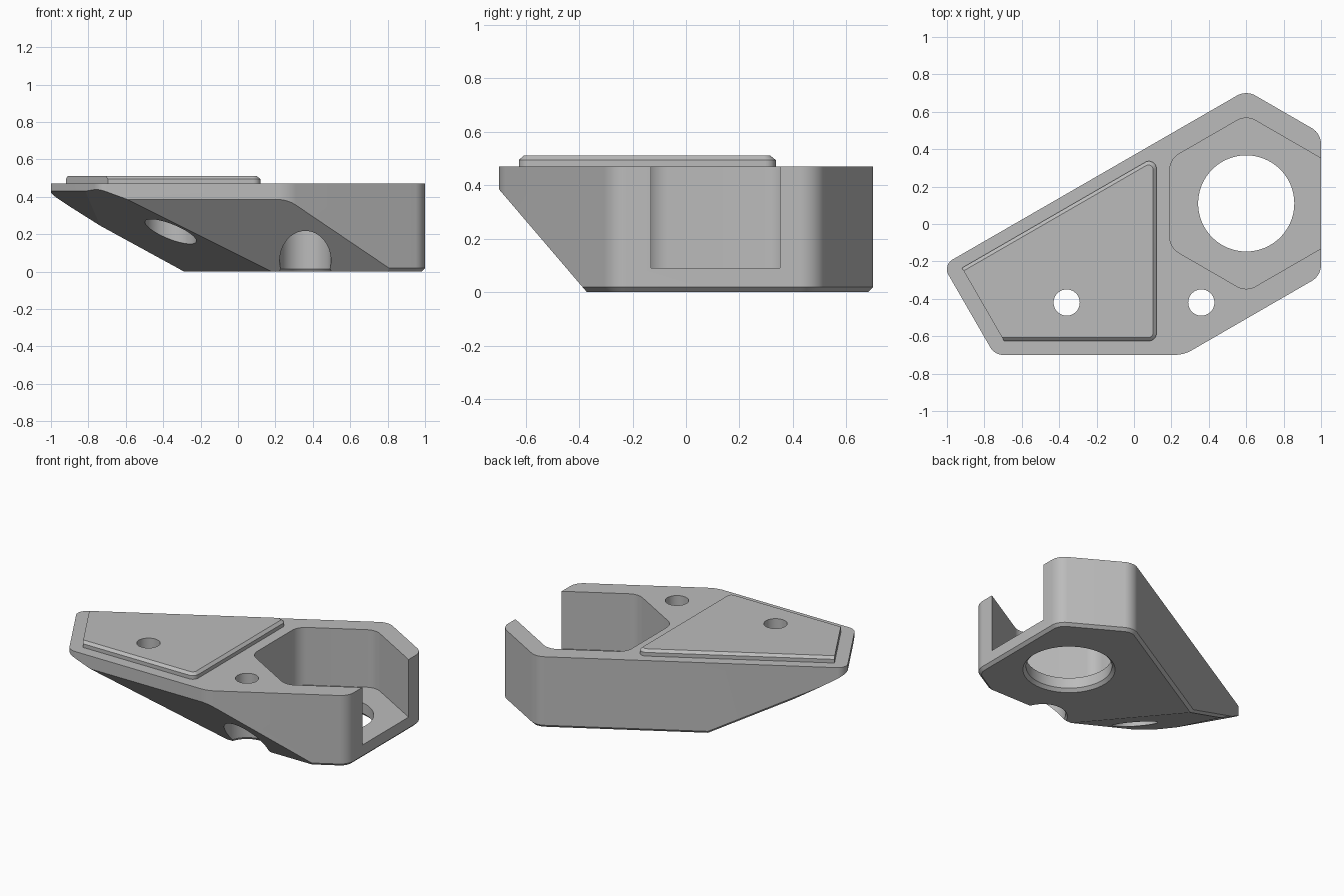
import bpy, bmesh, math
from mathutils import Vector

cube = bpy.data.objects.get("Cube")
if cube:
    bpy.data.objects.remove(cube, do_unlink=True)

grey = bpy.data.materials.new("plain_grey")
grey.use_nodes = True
GREY = (0.5, 0.5, 0.5, 1)
grey.diffuse_color = GREY
grey.node_tree.nodes["Principled BSDF"].inputs["Base Color"].default_value = GREY


def inset(points, amounts):
    """Move each edge of a counter-clockwise polygon inwards."""
    pts = [Vector(p) for p in points]
    count = len(pts)
    normals = []
    for i in range(count):
        d = (pts[(i + 1) % count] - pts[i]).normalized()
        normals.append(Vector((-d.y, d.x)))
    out = []
    for i, p in enumerate(pts):
        a, b = normals[i - 1], normals[i]
        da, db = amounts[i - 1], amounts[i]
        det = a.x * b.y - a.y * b.x
        out.append(p + Vector((da * b.y - db * a.y, db * a.x - da * b.x)) / det)
    return out


def rounded(points, radii, steps=20):
    """Replace polygon corners by arcs; a zero radius stays sharp."""
    pts = [Vector(p) for p in points]
    out = []
    for i, (p, r) in enumerate(zip(pts, radii)):
        if r == 0:
            out.append(p)
            continue
        u = (pts[i - 1] - p).normalized()
        v = (pts[(i + 1) % len(pts)] - p).normalized()
        half = u.angle(v) / 2
        centre = p + (u + v).normalized() * r / math.sin(half)
        s = p + u * r / math.tan(half) - centre
        e = p + v * r / math.tan(half) - centre
        start = math.atan2(s.y, s.x)
        sweep = (math.atan2(e.y, e.x) - start) % math.tau
        for k in range(steps + 1):
            t = start + sweep * k / steps
            out.append(centre + Vector((math.cos(t), math.sin(t))) * r)
    return out


def loft(rings):
    """Closed solid through (height, outline) rings."""
    bm = bmesh.new()
    loops = [[bm.verts.new((p[0], p[1], z)) for p in ring] for z, ring in rings]
    for low, high in zip(loops, loops[1:]):
        n = len(low)
        for i in range(n):
            j = (i + 1) % n
            bm.faces.new((low[i], low[j], high[j], high[i]))
    bm.faces.new(loops[0][::-1])
    bm.faces.new(loops[-1])
    return bm


def turned(x, y, profile, sides=96):
    """Round solid about a vertical axis from (height, radius) pairs."""
    angles = [math.tau * k / sides for k in range(sides)]
    return loft([(z, [(x + r * math.cos(a), y + r * math.sin(a)) for a in angles])
                 for z, r in profile])


def slice_off(bm, point, normal):
    """Remove everything beyond a plane and close the cut."""
    geom = bm.verts[:] + bm.edges[:] + bm.faces[:]
    cut = bmesh.ops.bisect_plane(bm, geom=geom, plane_co=point, plane_no=normal,
                                 clear_outer=True)["geom_cut"]
    edges = [g for g in cut if isinstance(g, bmesh.types.BMEdge)]
    if edges:
        bmesh.ops.edgeloop_fill(bm, edges=edges)


def make(name, bm):
    bmesh.ops.recalc_face_normals(bm, faces=bm.faces[:])
    mesh = bpy.data.meshes.new(name)
    bm.to_mesh(mesh)
    bm.free()
    mesh.materials.append(grey)
    obj = bpy.data.objects.new(name, mesh)
    bpy.context.collection.objects.link(obj)
    return obj


def carve(obj, cutters):
    """Subtract the cutters, bake the result and set the shading."""
    for cutter in cutters:
        cutter.hide_render = True
        mod = obj.modifiers.new("cut", "BOOLEAN")
        mod.operation = "DIFFERENCE"
        mod.solver = "EXACT"
        mod.object = cutter
    bpy.context.view_layer.update()
    graph = bpy.context.evaluated_depsgraph_get()
    mesh = bpy.data.meshes.new_from_object(obj.evaluated_get(graph))
    obj.modifiers.clear()
    obj.data = mesh
    mesh.shade_smooth()
    mesh.set_sharp_from_angle(angle=math.radians(5.3))


# Body: rounded six-sided block with a small chamfer around its foot
TOP = 0.47
outline = [(0.6, 0.715), (-1.022, -0.22), (-0.745, -0.7),
           (0.266, -0.7), (1, -0.276), (1, 0.484)]
radii = [0.1, 0.06, 0.08, 0.19, 0.1, 0.1]
wall = rounded(outline, radii)
foot = rounded(inset(outline, [0.018] * 6), [r - 0.018 for r in radii])
body_bm = loft([(0, foot), (0.018, wall), (TOP, wall)])

# Sloping undersides: front, left and left tip
slope = Vector((-0.368, -0.31, -1)).normalized()
slice_off(body_bm, (0, -0.7, 0.385), (0, -1.17, -1))
slice_off(body_bm, (-0.58, -0.695, 0.38), slope)
slice_off(body_bm, (-1.022, -0.22, 0.43), (-0.5, -0.289, -1))

# Narrow chamfer where the left slope meets the long back wall
back = Vector((-0.5, 0.866, 0))
edge_z = 0.38 - 0.368 * (-0.6 + 0.58) - 0.31 * (0.023 + 0.695)
chamfer = (back + slope).normalized()
slice_off(body_bm, Vector((-0.6, 0.023, edge_z)) - chamfer * 0.012, chamfer)
body = make("body", body_bm)

# Raised pad: chamfered along every edge but the left one
pad_outline = [(0.12, 0.365), (-0.92, -0.235), (-0.695, -0.625), (0.12, -0.625)]
pad_radii = [0.04, 0, 0, 0.04]
pad_edge = rounded(pad_outline, pad_radii)
pad_top = rounded(inset(pad_outline, [0.018, 0, 0.018, 0.018]), [0.025, 0, 0, 0.025])
pad = make("raised_pad", loft([(TOP - 0.002, pad_edge), (0.494, pad_edge), (0.51, pad_top)]))

# Hexagonal pocket, open through the right wall
CX, CY = 0.6, 0.11
hexagon = [(CX + 0.472 * math.cos(math.radians(a)), CY + 0.472 * math.sin(math.radians(a)))
           for a in range(30, 390, 60)]
pocket = make("pocket_cutter", loft([(z, rounded(hexagon, [0, 0.1, 0.1, 0.1, 0.1, 0]))
                                     for z in (0.09, 0.8)]))

# Large bore, and two screw holes with wide recesses below
bore = make("bore_cutter", turned(CX, CY, [(-0.01, 0.285), (0.02, 0.257), (0.3, 0.257)]))
screws = [make("screw_hole_cutter", turned(x, -0.42, [
    (-0.01, 0.155), (0.015, 0.137), (0.34, 0.137), (0.34, 0.07), (0.7, 0.07)]))
    for x in (-0.36, 0.36)]

carve(body, [pocket, bore] + screws)
carve(pad, screws[:1])
for cutter in [pocket, bore] + screws:
    bpy.data.objects.remove(cutter, do_unlink=True)
